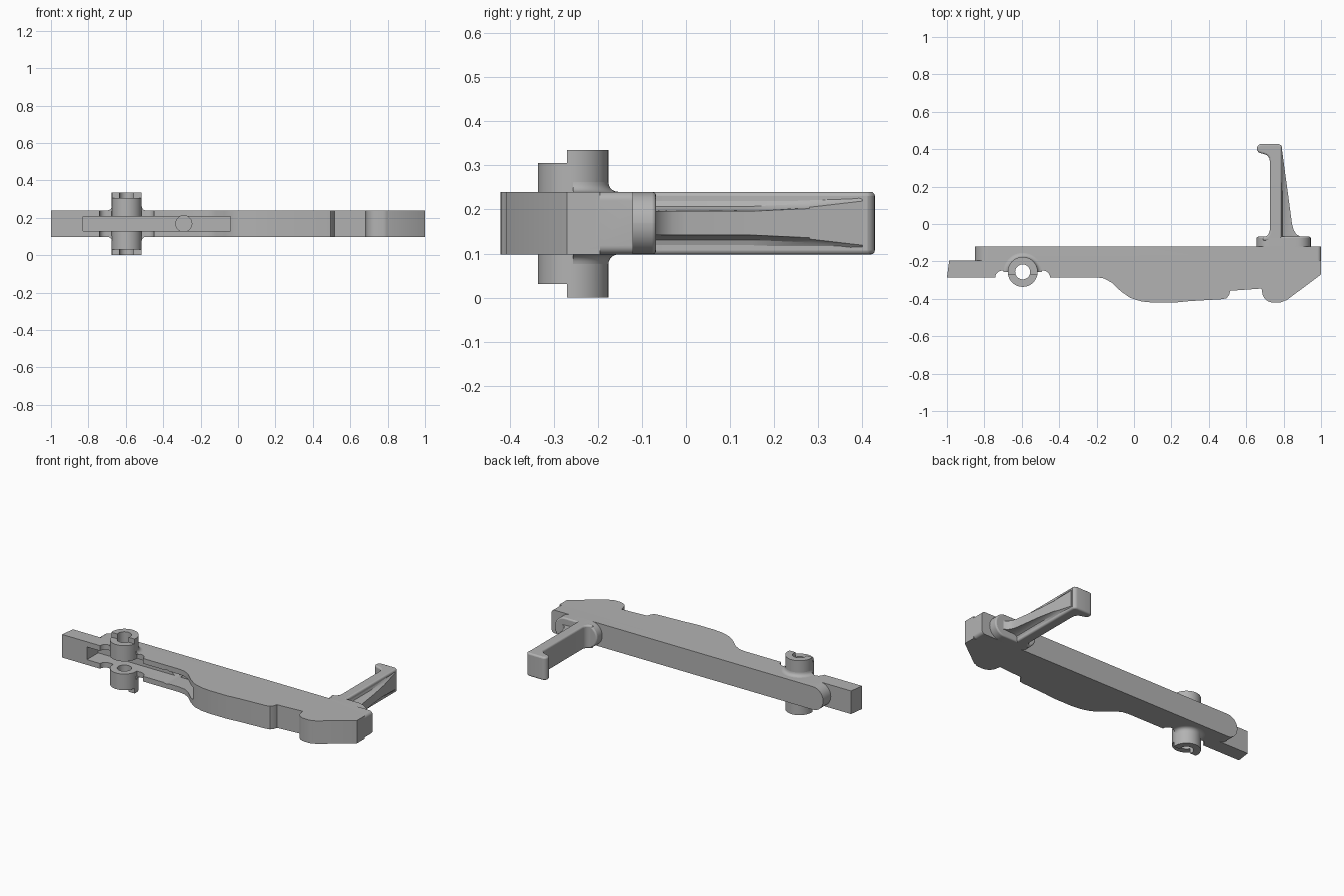
import bpy, bmesh
from math import sin, cos, pi, radians
from mathutils import Matrix, Vector

cube = bpy.data.objects.get("Cube")
if cube:
    bpy.data.objects.remove(cube)

grey = bpy.data.materials.new("plain grey")
grey.use_nodes = True
GREY = (0.45, 0.45, 0.45, 1)
grey.diffuse_color = GREY
grey.node_tree.nodes["Principled BSDF"].inputs["Base Color"].default_value = GREY

Z0, Z1, ZC = 0.098, 0.24, 0.169      # body thickness and mid height
BX, BY = -0.595, -0.256              # pivot boss axis


def finish(name, bm):
    bmesh.ops.recalc_face_normals(bm, faces=bm.faces[:])
    mesh = bpy.data.meshes.new(name)
    bm.to_mesh(mesh)
    bm.free()
    obj = bpy.data.objects.new(name, mesh)
    bpy.context.collection.objects.link(obj)
    mesh.materials.append(grey)
    return obj


def activate(obj):
    bpy.ops.object.select_all(action='DESELECT')
    obj.select_set(True)
    bpy.context.view_layer.objects.active = obj


def prism(name, pts, lo, hi, axis='z'):
    """Extrude an outline: (x, y) along z, or (x, z) along y."""
    place = (lambda a, b, h: (a, b, h)) if axis == 'z' else (lambda a, b, h: (a, h, b))
    bm = bmesh.new()
    rings = [[bm.verts.new(place(a, b, h)) for a, b in pts] for h in (lo, hi)]
    for ring in rings:
        bm.faces.new(ring)
    for i in range(len(pts)):
        j = (i + 1) % len(pts)
        bm.faces.new((rings[0][i], rings[0][j], rings[1][j], rings[1][i]))
    return finish(name, bm)


def box(name, x0, x1, y0, y1, z0, z1):
    return prism(name, [(x0, y0), (x1, y0), (x1, y1), (x0, y1)], z0, z1)


def arc(cx, cy, r, a0, a1, n=8):
    angles = [radians(a0 + (a1 - a0) * i / n) for i in range(n + 1)]
    return [(cx + r * cos(a), cy + r * sin(a)) for a in angles]


def rounded(x0, x1, r_left, r_right):
    """Outline in x and z with its own corner radius at each end."""
    return (arc(x0 + r_left, Z0 + r_left, r_left, 270, 180)
            + arc(x0 + r_left, Z1 - r_left, r_left, 180, 90)
            + arc(x1 - r_right, Z1 - r_right, r_right, 90, 0)
            + arc(x1 - r_right, Z0 + r_right, r_right, 0, -90))


def circle(cx, cy, r):
    return arc(cx, cy, r, 0, 352.5, 47)


def boolean(obj, tool, operation):
    mod = obj.modifiers.new("cut", 'BOOLEAN')
    mod.object, mod.operation, mod.solver = tool, operation, 'EXACT'
    activate(obj)
    bpy.ops.object.modifier_apply(modifier=mod.name)
    bpy.data.objects.remove(tool)


def bevel(obj, width, segments=3):
    mod = obj.modifiers.new("rounding", 'BEVEL')
    mod.width, mod.segments, mod.angle_limit = width, segments, radians(50)


# Main lever arm with its curved belly, relief around the boss and end hook
relief_right = arc(BX + 0.11, -0.285, 0.036, 0, 90, 5)
relief_left = arc(BX - 0.11, -0.285, 0.036, 90, 180, 5)
outline = [(-0.988, -0.195), (1, -0.195), (1, -0.27), (0.815, -0.408)]
outline += arc(0.775, -0.375, 0.045, -50, -90, 4) + arc(0.745, -0.36, 0.06, -90, -180, 6)
outline += [(0.682, -0.345), (0.515, -0.357), (0.508, -0.38), (0.495, -0.397),
            (0.47, -0.402), (0.3, -0.412), (0.22, -0.42), (0.1, -0.42),
            (0.04, -0.414), (-0.02, -0.395), (-0.07, -0.36), (-0.12, -0.313),
            (-0.16, -0.291), (-0.2, -0.285)]
outline += relief_right + relief_left + [(-1, -0.285)]
arm = prism("lever_arm", outline, Z0, Z1)

# Back rail with a round left end
rail = prism("back_rail", rounded(-0.85, 1, 0.07, 0.02), -0.205, -0.12, 'y')
boolean(arm, rail, 'UNION')

# Pivot boss, stepped at both ends
boss = prism("pivot_boss", circle(BX, BY, 0.08), 0, 0.335)
for lo, hi in ((-0.1, 0.031), (0.305, 0.4)):
    boolean(boss, box("step_cutter", -0.8, -0.4, -0.4, -0.27, lo, hi), 'DIFFERENCE')
boolean(arm, boss, 'UNION')

# Front slot, blind hole in its floor, and pivot bore
for cutter in (box("slot_cutter", -0.83, -0.04, -0.5, -0.175, 0.13, 0.208),
               prism("blind_hole_cutter", circle(-0.29, ZC, 0.043), -0.3, -0.145, 'y'),
               prism("bore_cutter", circle(BX, BY, 0.04), -0.1, 0.5)):
    boolean(arm, cutter, 'DIFFERENCE')

# Half-round fillets where the boss meets the arm
for name, base, sign in (("upper_boss_fillet", Z1, 1), ("lower_boss_fillet", Z0, -1)):
    section = [(0.078, -0.005)] + [(r, h) for r, h in arc(0.102, 0.022, 0.022, 270, 180, 5)] + [(0.078, 0.022)]
    bm = bmesh.new()
    verts = [bm.verts.new((BX + r, BY, base + sign * h)) for r, h in section]
    face = bm.faces.new(verts)
    bm.faces.new([bm.verts.new(v.co) for v in verts])
    bmesh.ops.spin(bm, geom=[face], cent=(BX, BY, 0), axis=(0, 0, 1), angle=pi, steps=24)
    bmesh.ops.remove_doubles(bm, verts=bm.verts[:], dist=0.0001)
    finish(name, bm)

# Foot plate of the post
foot = prism("post_foot", rounded(0.655, 0.945, 0.07, 0.07), -0.13, -0.068, 'y')
bevel(foot, 0.008)

# Upright post with a hooked tip
post_outline = [(0.79, -0.09), (0.79, 0.40)] + arc(0.768, 0.403, 0.025, 20, 90, 5)
post_outline += arc(0.682, 0.403, 0.025, 90, 240, 8)
post_outline += arc(0.69, 0.338, 0.036, 75, 0, 6)
post_outline += arc(0.69, -0.033, 0.036, 0, -90, 6) + [(0.69, -0.09)]
post = prism("post", post_outline, Z0, Z1)
bevel(post, 0.012)

# Tapered stiffening rib on the outer side of the post
bm = bmesh.new()
rings = []
for y, tip, half in ((-0.09, 0.895, 0.03), (-0.068, 0.89, 0.03), (-0.055, 0.868, 0.03),
                     (-0.03, 0.853, 0.03), (0, 0.845, 0.03), (0.15, 0.825, 0.03),
                     (0.28, 0.807, 0.036), (0.4, 0.791, 0.05)):
    depth = min(0.02, tip - 0.788)
    side = [(0.78, 0.056), (0.788, 0.056), (0.788 + depth * 0.3, half + 0.008),
            (0.788 + depth, half), (tip, half - 0.003)]
    ring = [(x, ZC - w) for x, w in side] + [(x, ZC + w) for x, w in reversed(side)]
    rings.append([bm.verts.new((x, y, z)) for x, z in ring])
for a, b in zip(rings, rings[1:]):
    for i in range(len(a)):
        j = (i + 1) % len(a)
        bm.faces.new((a[i], a[j], b[j], b[i]))
bm.faces.new(rings[0])
bm.faces.new(rings[-1])
finish("post_rib", bm)

# Smooth curved walls while keeping the corners crisp
for obj in bpy.context.scene.objects:
    if obj.type == 'MESH' and grey.name in obj.data.materials:
        activate(obj)
        bpy.ops.object.shade_smooth_by_angle(angle=radians(32))
